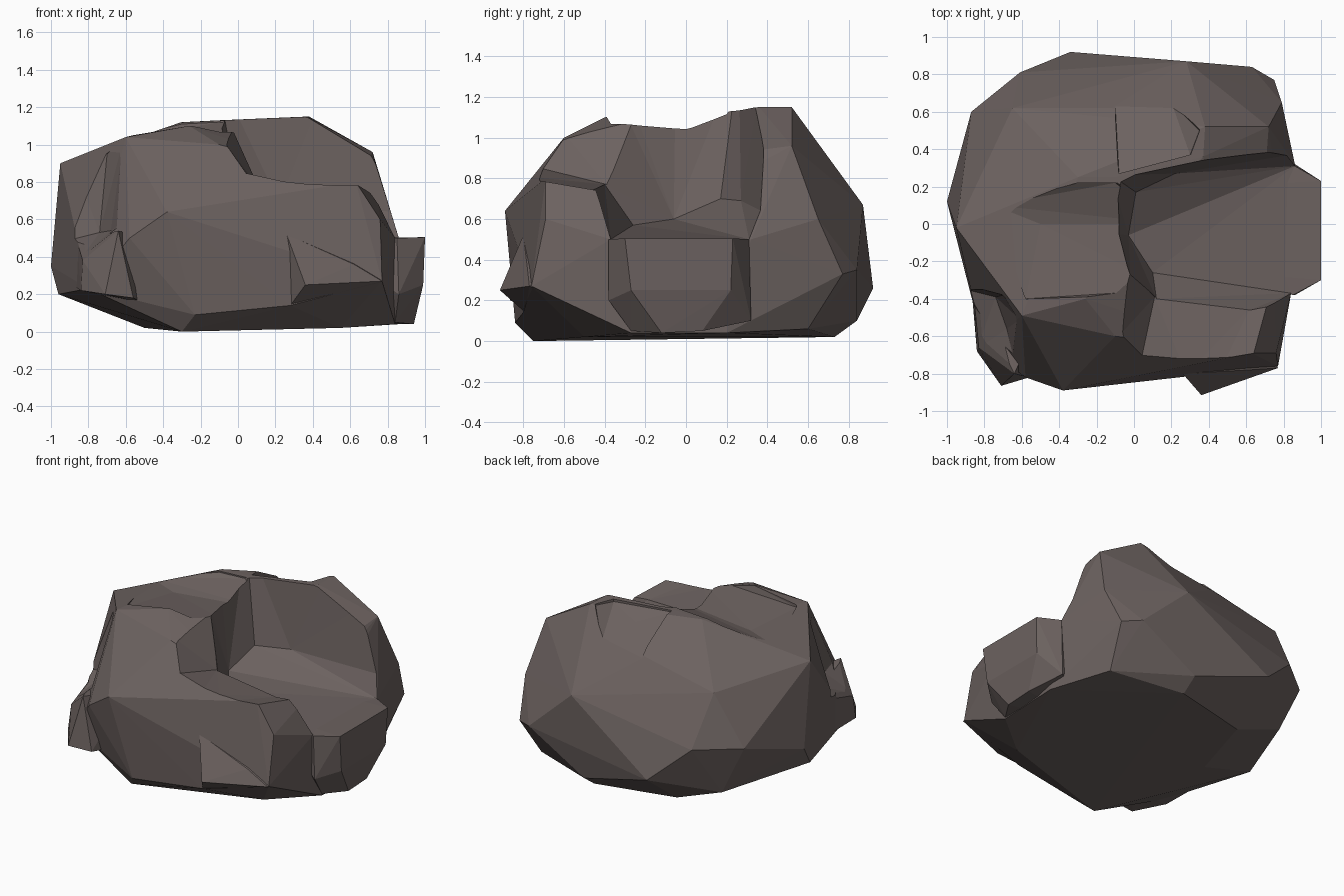
import bpy, bmesh

stone = bpy.data.materials.new("stone")
stone.diffuse_color = (0.15, 0.122, 0.116, 1)


def hull(name, pts):
    """Faceted solid: convex hull around a few corner points."""
    bm = bmesh.new()
    for p in pts:
        bm.verts.new(p)
    res = bmesh.ops.convex_hull(bm, input=bm.verts)
    junk = {g for k in ("geom_interior", "geom_unused") for g in res[k]
            if isinstance(g, bmesh.types.BMVert)}
    bmesh.ops.delete(bm, geom=list(junk), context='VERTS')
    bmesh.ops.recalc_face_normals(bm, faces=bm.faces)
    me = bpy.data.meshes.new(name)
    bm.to_mesh(me)
    bm.free()
    ob = bpy.data.objects.new(name, me)
    bpy.context.collection.objects.link(ob)
    me.materials.append(stone)
    return ob


def combine(target, tool, op):
    """Apply a boolean and throw the tool away."""
    m = target.modifiers.new(op, 'BOOLEAN')
    m.operation, m.object, m.solver = op, tool, 'EXACT'
    bpy.context.view_layer.objects.active = target
    bpy.ops.object.modifier_apply(modifier=m.name)
    bpy.data.objects.remove(tool)


# Main boulder mass
boulder = hull("boulder", [
    # crown
    (-.95, -.02, .9), (-.7, -.36, .96), (-.6, -.49, 1.04), (-.26, -.4, 1.1),
    (-.1, -.6, 1.0), (-.3, .25, 1.12), (-.1, .25, 1.13),
    (-.65, .62, .84), (-.12, .62, .95), (.37, .36, 1.15), (.38, .52, 1.15),
    (.72, .52, .96), (.63, -.69, .8), (.36, -.71, .79),
    # waist
    (-1, .12, .35), (-.87, .6, .5), (-.61, .81, .5), (-.34, .92, .26),
    (.28, .87, .67), (.63, .84, .35), (.75, .77, .33), (.79, .65, .6),
    (.86, .32, .5), (.84, -.37, .5), (.76, -.69, .6), (.77, -.76, .27),
    (.0, -.83, .5), (-.38, -.89, .64), (-.58, -.82, .5), (-.83, -.4, .5),
    # underside
    (-.96, 0, .2), (-.8, -.66, .23), (-.23, -.84, .09), (.28, -.8, .14),
    (.2, .84, .1), (-.7, .6, .15), (-.3, -.75, 0), (-.5, .1, .02),
    (-.35, .6, .02), (.2, .73, .02), (.7, .6, .06), (.86, .2, .04),
    (.84, -.27, .04), (.55, -.5, .02)])

# Shallow dips in the crown: left part, and between the two rear peaks
combine(boulder, hull("crown_dip", [
    (-.5, 0, 1.0), (-.11, -.05, 1.06), (-.26, -.39, 1.1), (-.58, -.4, 1.03),
    (-.3, .22, 1.11), (-.1, .22, 1.12), (.2, 0, 1.07), (.2, -.35, 1.09),
    (-.75, .1, 1.0), (-.75, .1, 1.4), (-.5, -.4, 1.4), (.2, -.35, 1.4),
    (.2, .22, 1.4), (-.3, .22, 1.4)]), 'DIFFERENCE')
combine(boulder, hull("rear_dip", [
    (-.08, .27, 1.12), (.1, .42, 1.06), (.35, .5, 1.14), (.3, .37, 1.13),
    (-.1, .63, .94), (.2, .65, .98), (-.1, .27, 1.4), (.35, .4, 1.4),
    (.35, .65, 1.4), (-.1, .65, 1.4)]), 'DIFFERENCE')

# Sloping cut above the low front-right shoulder
combine(boulder, hull("shoulder_cut", [
    (.03, -.65, .87), (.11, -.39, .77), (.36, -.72, .79), (.63, -.69, .8),
    (.62, -.45, .74), (.9, -.4, .74), (.9, -.95, .86), (.36, -1, .83),
    (-.02, -1, .92), (-.1, -.62, 1.05), (-.02, -.25, 1.07),
    (-.15, -1, 1.4), (-.1, -.25, 1.4), (1, -.2, 1.4), (1, -1, 1.4)]), 'DIFFERENCE')

# Deep notch opening to the right
combine(boulder, hull("notch_cut", [
    (-.03, -.06, .6), (.01, .17, .7), (.22, .27, .69), (.84, .37, .64),
    (.86, .31, .5), (1.1, .23, .5), (1.1, -.3, .5), (.84, -.37, .5), (.1, -.26, .57),
    (.12, -.4, .77), (.62, -.46, .74), (-.02, -.27, 1.06),
    (-.12, -.05, 1.4), (-.12, .26, 1.4), (.5, .39, 1.4),
    (1.1, .5, 1.4), (1.1, -.5, 1.4), (-.04, -.35, 1.4)]), 'DIFFERENCE')

# Ledge jutting out below the notch
combine(boulder, hull("ledge", [
    (1, -.3, .505), (1, .23, .505), (.99, -.27, .25), (.99, .22, .25),
    (.94, -.12, .04), (.94, .08, .05), (.85, -.38, .5), (.86, -.38, .2),
    (.84, -.27, .05), (.86, .31, .5), (.86, .32, .1),
    (.4, -.25, .5), (.4, .2, .5), (.4, 0, .05)]), 'UNION')

# Lumps at the foot: front right and front left
combine(boulder, hull("front_lump", [
    (.36, -.915, .25), (.28, -.79, .14), (.26, -.8, .52), (.62, -.78, .36),
    (.77, -.77, .27), (.7, -.6, .2), (.4, -.5, .3), (.6, -.5, .45)]), 'UNION')
combine(boulder, hull("corner_lump", [
    (-.71, -.865, .2), (-.84, -.68, .22), (-.83, -.66, .38), (-.86, -.35, .48),
    (-.87, -.33, .24), (-.64, -.8, .54), (-.56, -.82, .18), (-.7, -.4, .5),
    (-.5, -.6, .15), (-.5, -.5, .5)]), 'UNION')

# Recessed shelf above the front-left lump
combine(boulder, hull("shelf_cut", [
    (-.74, -.39, .53), (-.68, -.56, .54), (-.63, -.79, .56), (-.84, -.67, .39),
    (-.9, -.35, .49), (-.7, -.38, .95), (-.61, -.51, 1.04), (-.9, -.3, .95),
    (-.9, -.9, 1.1), (-.9, -.9, .4), (-.6, -.88, .6)]), 'DIFFERENCE')

for poly in boulder.data.polygons:
    poly.use_smooth = False
